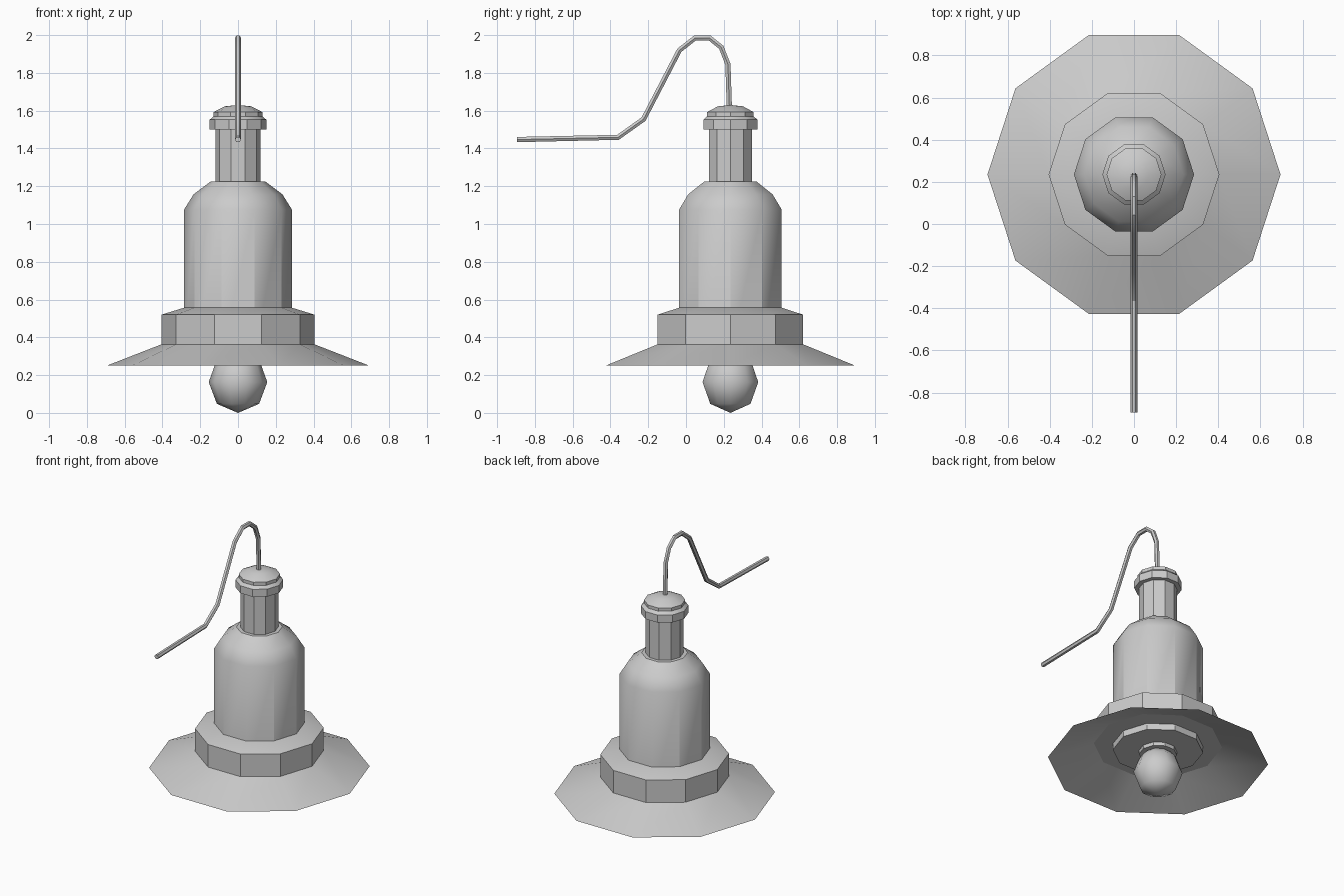
import bpy, bmesh
from math import pi, cos, sin, radians

if "Cube" in bpy.data.objects:
    bpy.data.objects.remove(bpy.data.objects["Cube"])

SIDES = 10
AXIS_Y = 0.235


def lathe(name, profile, smooth_angle=32):
    """Revolve (radius, z) points, listed bottom to top, around the lamp axis."""
    bm = bmesh.new()
    rings = []
    for r, z in profile:
        if r == 0:
            rings.append([bm.verts.new((0, AXIS_Y, z))] * SIDES)
        else:
            rings.append([bm.verts.new((r * cos(2 * pi * i / SIDES),
                                        AXIS_Y + r * sin(2 * pi * i / SIDES), z))
                          for i in range(SIDES)])
    for a, b in zip(rings, rings[1:]):
        for i in range(SIDES):
            j = (i + 1) % SIDES
            corners = dict.fromkeys((a[i], a[j], b[j], b[i]))
            bm.faces.new(list(corners))
    mesh = bpy.data.meshes.new(name)
    bm.to_mesh(mesh)
    bm.free()
    ob = bpy.data.objects.new(name, mesh)
    bpy.context.collection.objects.link(ob)
    smooth(ob, smooth_angle)
    return ob


def smooth(ob, angle):
    bpy.ops.object.select_all(action='DESELECT')
    ob.select_set(True)
    bpy.context.view_layer.objects.active = ob
    bpy.ops.object.shade_smooth_by_angle(angle=radians(angle))


# Wide thin shade, open underneath
lathe("shade", [(0.695, 0.25), (0.405, 0.363)])

# Collar above the shade
lathe("collar", [(0, 0.363), (0.405, 0.363), (0.405, 0.52), (0.285, 0.557), (0, 0.557)])

# Main body with rounded shoulder; its base shows below the collar
lathe("body", [(0, 0.32), (0.285, 0.32), (0.285, 1.077), (0.235, 1.157),
               (0.145, 1.225), (0, 1.225)])

# Neck and domed cap
lathe("neck", [(0, 1.2), (0.12, 1.2), (0.12, 1.52), (0, 1.52)])
lathe("cap", [(0, 1.5), (0.15, 1.5), (0.15, 1.552), (0.13, 1.57), (0.13, 1.592),
              (0.07, 1.623), (0, 1.63)])

# Bulb and its socket
lathe("socket", [(0, 0.295), (0.12, 0.295), (0.12, 0.34), (0, 0.34)])
lathe("bulb", [(0, 0), (0.112, 0.048), (0.155, 0.163), (0.122, 0.255),
               (0.08, 0.3), (0, 0.31)], 60)

# Bent cable
path = [(-0.895, 1.447), (-0.36, 1.459), (-0.225, 1.555), (-0.035, 1.92),
        (0.048, 1.985), (0.125, 1.985), (0.187, 1.935), (0.222, 1.845),
        (0.23, 1.60)]
curve = bpy.data.curves.new("cable", 'CURVE')
curve.dimensions = '3D'
curve.bevel_depth = 0.016
curve.bevel_resolution = 1
curve.use_fill_caps = True
spline = curve.splines.new('POLY')
spline.points.add(len(path) - 1)
for point, (y, z) in zip(spline.points, path):
    point.co = (0, y, z, 1)
cable = bpy.data.objects.new("cable", curve)
bpy.context.collection.objects.link(cable)
bpy.ops.object.select_all(action='DESELECT')
cable.select_set(True)
bpy.context.view_layer.objects.active = cable
bpy.ops.object.convert(target='MESH')
smooth(bpy.context.view_layer.objects.active, 32)
